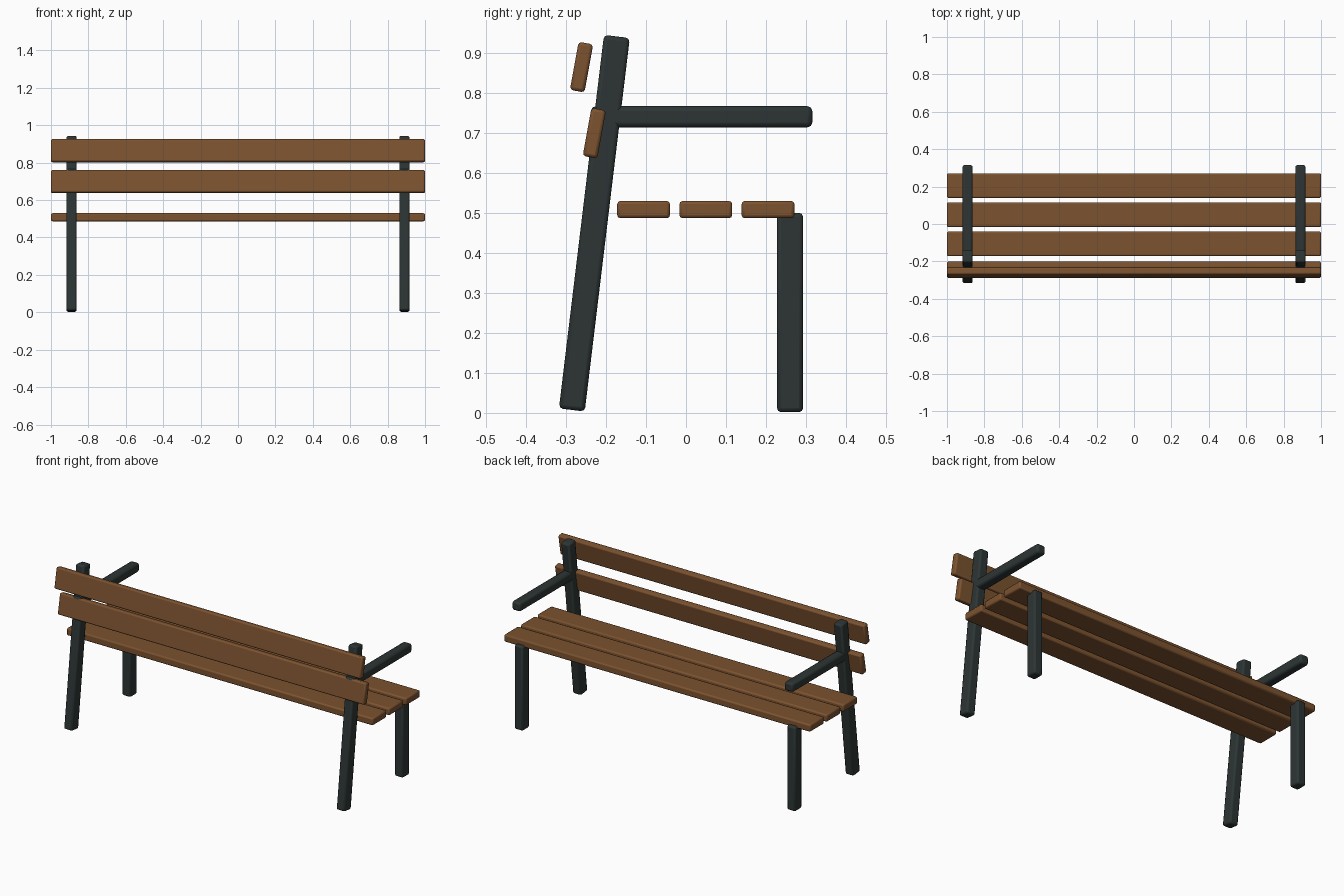
import bpy, math

if "Cube" in bpy.data.objects:
    bpy.data.objects.remove(bpy.data.objects["Cube"])


def material(name, rgb):
    m = bpy.data.materials.new(name)
    m.diffuse_color = (*rgb, 1)
    m.use_nodes = True
    m.node_tree.nodes["Principled BSDF"].inputs["Base Color"].default_value = m.diffuse_color
    return m


wood = material("brown wood", (0.20, 0.085, 0.029))
iron = material("dark iron", (0.026, 0.036, 0.035))


def bar(name, loc, size, mat, bevel, tilt=0.0):
    """Bevelled box, leaning towards +y by tilt radians."""
    bpy.ops.mesh.primitive_cube_add(size=1, location=loc)
    ob = bpy.context.object
    ob.name = name
    ob.scale = size
    bpy.ops.object.transform_apply(location=False, rotation=False, scale=True)
    ob.rotation_euler.x = -tilt
    ob.data.materials.append(mat)
    mod = ob.modifiers.new("rounded edges", "BEVEL")
    mod.width = bevel
    mod.segments = 2
    mod.limit_method = 'ANGLE'
    bpy.ops.object.shade_smooth_by_angle(angle=math.radians(30))
    return ob


# seat slats
for i, y in enumerate((-0.106, 0.0495, 0.205)):
    bar(f"seat_slat_{i + 1}", (0, y, 0.508), (2, 0.132, 0.043), wood, 0.008)

# backrest slats
for i, (y, z) in enumerate(((-0.229, 0.699), (-0.261, 0.864))):
    bar(f"back_slat_{i + 1}", (0, y, z), (2, 0.037, 0.122), wood, 0.008, 0.18)

# legs and armrests on both sides
for side, x in (("left", -0.89), ("right", 0.89)):
    bar(f"front_leg_{side}", (x, 0.26, 0.251), (0.055, 0.065, 0.498), iron, 0.01)
    bar(f"back_leg_{side}", (x, -0.229, 0.474), (0.055, 0.065, 0.94), iron, 0.01, 0.12)
    bar(f"armrest_{side}", (x, 0.039, 0.74), (0.055, 0.553, 0.053), iron, 0.012)
